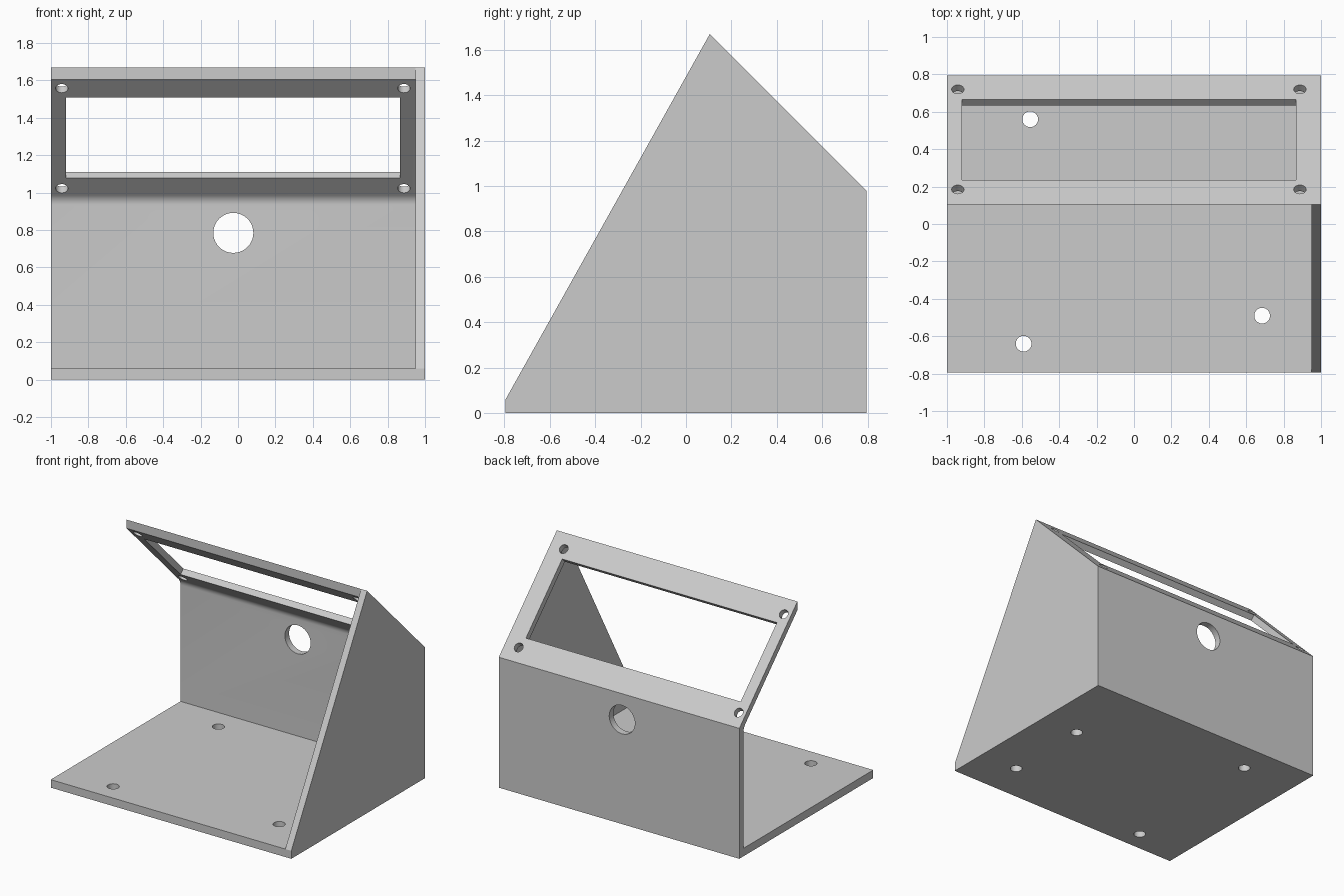
import bpy
import bmesh
import math
from mathutils import Matrix, Vector

if "Cube" in bpy.data.objects:
    bpy.data.objects.remove(bpy.data.objects["Cube"], do_unlink=True)

grey = bpy.data.materials.new("light grey")
grey.use_nodes = True
colour = (0.6, 0.6, 0.6, 1.0)
grey.diffuse_color = colour
grey.node_tree.nodes["Principled BSDF"].inputs["Base Color"].default_value = colour

# Main dimensions
DEPTH, APEX_Y, APEX_Z, WALL_Z = 0.795, 0.105, 1.67, 0.98
BASE, WALL, SIDE_X, PANEL_DROP = 0.06, 0.05, 0.95, 0.065


def add_object(name, bm):
    bmesh.ops.recalc_face_normals(bm, faces=bm.faces)
    mesh = bpy.data.meshes.new(name)
    bm.to_mesh(mesh)
    bm.free()
    mesh.materials.append(grey)
    obj = bpy.data.objects.new(name, mesh)
    bpy.context.collection.objects.link(obj)
    return obj


def extrude_profile(name, points, x0, x1):
    """Extrude a (y, z) outline along x."""
    bm = bmesh.new()
    face = bm.faces.new([bm.verts.new((x0, y, z)) for y, z in points])
    new = bmesh.ops.extrude_face_region(bm, geom=[face])["geom"]
    bmesh.ops.translate(bm, vec=(x1 - x0, 0, 0),
                        verts=[v for v in new if isinstance(v, bmesh.types.BMVert)])
    return add_object(name, bm)


def cylinder(name, centre, radius, length, rot_x=0.0):
    bm = bmesh.new()
    bmesh.ops.create_cone(bm, cap_ends=True, segments=40, radius1=radius, radius2=radius,
                          depth=length,
                          matrix=Matrix.Translation(centre) @ Matrix.Rotation(rot_x, 4, "X"))
    return add_object(name, bm)


def cut(target, cutter):
    """Subtract the cutter from the target and remove it."""
    cutter.hide_render = True
    mod = target.modifiers.new("cut", "BOOLEAN")
    mod.operation = "DIFFERENCE"
    mod.solver = "EXACT"
    mod.object = cutter
    bpy.context.view_layer.objects.active = target
    bpy.ops.object.modifier_apply(modifier=mod.name)
    bpy.data.objects.remove(cutter, do_unlink=True)


# Solid outer form of the enclosure
case = extrude_profile("enclosure", [
    (-DEPTH, 0), (DEPTH, 0), (DEPTH, WALL_Z), (APEX_Y, APEX_Z), (-DEPTH, BASE)], -1, 1)

# Hollow it out, leaving base, back wall, sloped panel and one side plate
inner_y = DEPTH - WALL
corner = Vector((inner_y, APEX_Z - PANEL_DROP - (inner_y - APEX_Y)))
tangent = 0.03                                  # fillet between wall and panel
radius = tangent / math.tan(math.radians(22.5))
centre = corner + Vector((-radius, -tangent))
fillet = [(centre.x + radius * math.cos(a), centre.y + radius * math.sin(a))
          for a in (math.radians(45 * i / 6) for i in range(7))]
pocket = extrude_profile("pocket_cutter", [
    (-1.2, BASE), (inner_y, BASE)] + fillet +
    [(APEX_Y, APEX_Z - PANEL_DROP), (APEX_Y, 2.0), (-1.2, 2.0)], -1.2, SIDE_X)
cut(case, pocket)

# Display window, cut square to the sloped panel
bm = bmesh.new()
win_x0, win_x1, win_y0, win_y1 = -0.92, 0.865, 0.235, 0.665
mid_y = (win_y0 + win_y1) / 2
slope_z = lambda y: APEX_Z - (y - APEX_Y)
tilt = Matrix.Rotation(math.radians(-45), 4, "X")
bmesh.ops.create_cube(bm, size=1, matrix=(
    Matrix.Translation(((win_x0 + win_x1) / 2, mid_y, slope_z(mid_y))) @ tilt @
    Matrix.Diagonal((win_x1 - win_x0, (win_y1 - win_y0) * math.sqrt(2), 0.2, 1))))
cut(case, add_object("window_cutter", bm))

# Four screw holes in the panel corners
for x in (-0.942, 0.887):
    for y in (0.185, 0.72):
        cut(case, cylinder("screw_hole_cutter", (x, y, slope_z(y)), 0.033, 0.16,
                           math.radians(-45)))

# Cable hole in the back wall
cut(case, cylinder("cable_hole_cutter", (-0.025, DEPTH, 0.785), 0.107, 0.3, math.radians(90)))

# Four mounting holes in the base
for x, y in ((-0.555, 0.56), (-0.59, -0.64), (0.685, -0.49), (0.685, 0.18)):
    cut(case, cylinder("mount_hole_cutter", (x, y, BASE / 2), 0.042, 0.2))

# Smooth the holes and fillet, keep the plate edges sharp
bpy.ops.object.select_all(action="DESELECT")
case.select_set(True)
bpy.context.view_layer.objects.active = case
bpy.ops.object.shade_smooth_by_angle(angle=math.radians(25))
